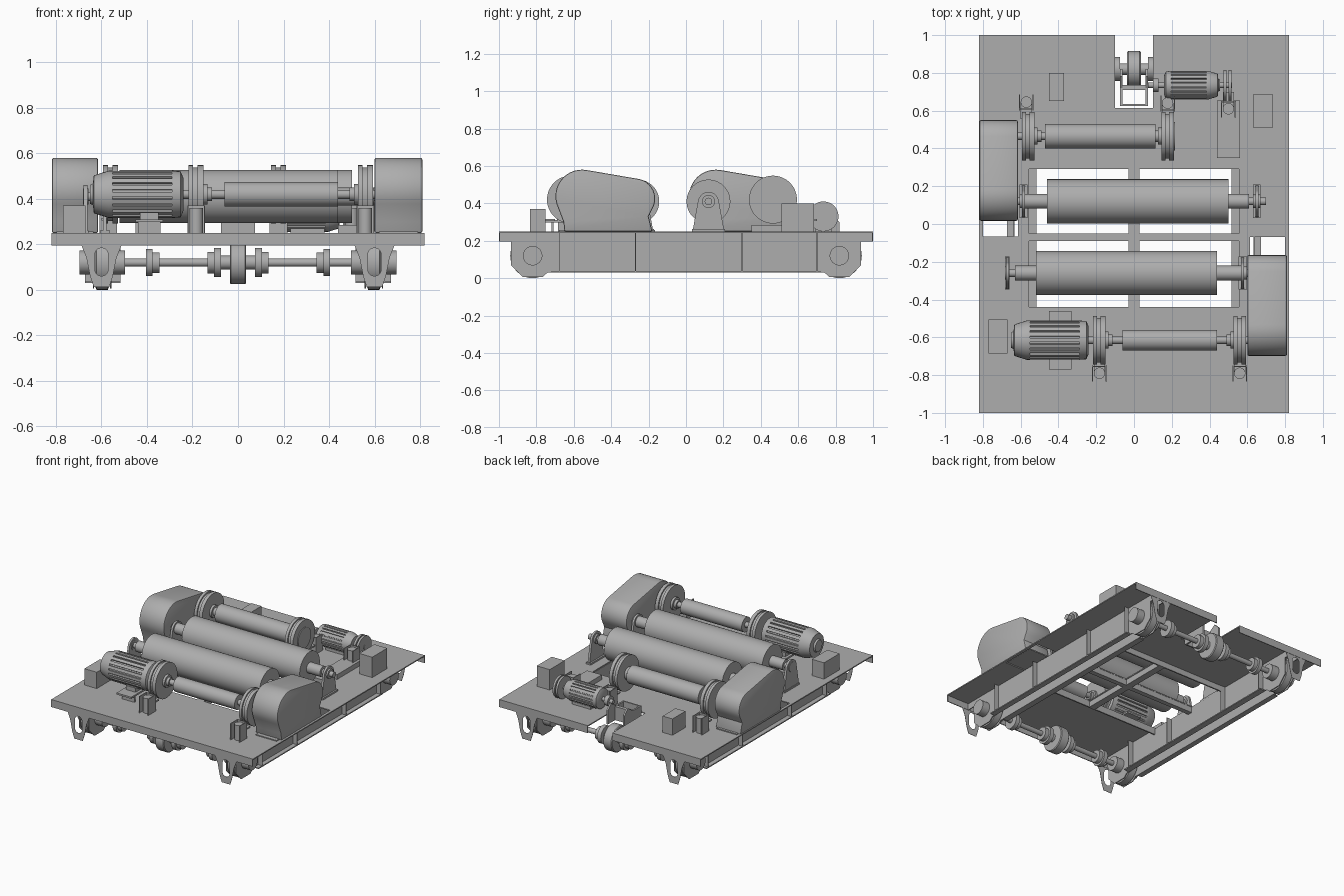
import bpy, bmesh
from math import sin, cos, pi, radians
from mathutils import Matrix

if "Cube" in bpy.data.objects:
    bpy.data.objects.remove(bpy.data.objects["Cube"])

def finish(name, bm):
    bmesh.ops.recalc_face_normals(bm, faces=bm.faces)
    me = bpy.data.meshes.new(name)
    bm.to_mesh(me)
    bm.free()
    ob = bpy.data.objects.new(name, me)
    bpy.context.collection.objects.link(ob)
    return ob

def box(name, x0, x1, y0, y1, z0, z1):
    bm = bmesh.new()
    bmesh.ops.create_cube(bm, size=1)
    for v in bm.verts:
        v.co = ((x0 + x1) / 2 + v.co.x * (x1 - x0), (y0 + y1) / 2 + v.co.y * (y1 - y0),
                (z0 + z1) / 2 + v.co.z * (z1 - z0))
    return finish(name, bm)

def turned(name, profile, y, z, segs=40):
    """Solid of revolution about an axis along x; profile is (x, radius)."""
    bm = bmesh.new()
    rings = [[bm.verts.new((x, y + r * cos(2 * pi * i / segs), z + r * sin(2 * pi * i / segs)))
              for i in range(segs)] for x, r in profile]
    for a, b in zip(rings, rings[1:]):
        for i in range(segs):
            j = (i + 1) % segs
            bm.faces.new((a[i], a[j], b[j], b[i]))
    bm.faces.new(rings[0])
    bm.faces.new(rings[-1])
    return finish(name, bm)

def rod(name, x0, x1, r, y, z, segs=40):
    return turned(name, [(x0, r), (x1, r)], y, z, segs)

def prism(name, pts, x0, x1):
    """Profile in (y, z) extruded along x."""
    bm = bmesh.new()
    f = bm.faces.new([bm.verts.new((x0, y, z)) for y, z in pts])
    ext = bmesh.ops.extrude_face_region(bm, geom=[f])
    bmesh.ops.translate(bm, vec=(x1 - x0, 0, 0),
                        verts=[g for g in ext['geom'] if isinstance(g, bmesh.types.BMVert)])
    if not any(len(g.verts) == len(pts) and abs(g.calc_center_median().x - x0) < 1e-6 for g in bm.faces):
        bm.faces.new([min(bm.verts, key=lambda v: (v.co.x - x0) ** 2 + (v.co.y - y) ** 2 + (v.co.z - z) ** 2)
                      for y, z in pts])
    return finish(name, bm)

def arc(cy, cz, r, a0, a1, n=10):
    return [(cy + r * cos(radians(a0 + (a1 - a0) * i / n)), cz + r * sin(radians(a0 + (a1 - a0) * i / n)))
            for i in range(n + 1)]

# Deck plate with openings
holes = [(-.56, -.03, -.05, .29), (.03, .56, -.05, .29), (-.56, -.03, -.44, -.09), (.03, .56, -.44, -.09),
         (-.1, .1, .615, 1), (-.8, -.615, -.065, .2), (.615, .8, -.4, -.07)]
xs = sorted({-.82, .82} | {v for h in holes for v in h[:2]})
ys = sorted({-1, 1} | {v for h in holes for v in h[2:]})
bm = bmesh.new()
for xa, xb in zip(xs, xs[1:]):
    for ya, yb in zip(ys, ys[1:]):
        cx, cy = (xa + xb) / 2, (ya + yb) / 2
        if not any(h[0] < cx < h[1] and h[2] < cy < h[3] for h in holes):
            bm.faces.new([bm.verts.new((x, y, .25)) for x, y in ((xa, ya), (xb, ya), (xb, yb), (xa, yb))])
bmesh.ops.remove_doubles(bm, verts=bm.verts, dist=1e-5)
deck = finish("deck_plate", bm)
sol = deck.modifiers.new("thickness", 'SOLIDIFY')
sol.thickness, sol.offset = .008, -1

# Deck skirts and stiffening bars
box("front_skirt", -.82, .82, -1, -.994, .195, .25)
for a, b in ((-.82, -.1), (.1, .82)):
    box("back_skirt", a, b, .994, 1, .195, .25)
box("centre_bar", -.025, .025, -.44, .29, .2, .249)
box("cross_bar", -.56, .56, -.088, -.052, .2, .249)
for y in (-.45, .29):
    box("opening_edge_bar", -.56, .56, y, y + .01, .2, .249)

# Side beams: paired channels carrying wheels, with angular ends
for s in (-1, 1):
    for web, tip in ((.632, .672), (.562, .517)):
        t = .006 if tip > web else -.006
        r = .115
        k = r * .45
        end = [(.74, .03), (.82 - k, .12 - r), (.82 + k, .12 - r), (.82 + r, .12 - k), (.82 + r, .195),
               (.994, .195), (.994, .243)]
        pts = end + [(-y, z) for y, z in end[::-1]]
        prism("side_beam_web", pts, s * web, s * (web + t))
        a, b = sorted((s * web, s * tip))
        box("side_beam_flange", a, b, -.72, .72, .03, .038)
        for y in (-.675, -.27, .3, .7):
            box("beam_stiffener", a, b, y - .002, y + .002, .035, .243)
    for y in (-.82, .82):
        c = s * .597
        turned("travel_wheel", [(c - .032, .1), (c - .025, .12), (c + .025, .12), (c + .032, .1)], y, .12, 32)
        rod("wheel_hub", c - .1, c + .1, .052, y, .12, 32)

# Pierced end plates below the skirts
for s in (-1, 1):
    for y in (-.997, .997):
        cu = bpy.data.curves.new("end_lug", 'CURVE')
        cu.dimensions, cu.fill_mode, cu.extrude = '2D', 'BOTH', .001
        outer = [(-.09, .2), (-.066, .14), (-.05, .06), (-.034, .012), (.034, .012), (.05, .06), (.066, .14), (.09, .2)]
        slot = arc(0, .155, .029, 0, 180) + arc(0, .09, .029, 180, 360)
        for pts in (outer, slot):
            sp = cu.splines.new('POLY')
            sp.points.add(len(pts) - 1)
            for p, (u, v) in zip(sp.points, pts):
                p.co = (u, v, 0, 1)
            sp.use_cyclic_u = True
        ob = bpy.data.objects.new("end_lug", cu)
        ob.location = (s * .6, y, 0)
        ob.rotation_euler = (pi / 2, 0, 0)
        bpy.context.collection.objects.link(ob)

# Axles with couplings and a centre drive
for y in (-.82, .82):
    rod("axle", -.5, .5, .018, y, .12, 24)
    for s in (-1, 1):
        turned("outer_coupling", [(s * .345, .045), (s * .375, .045), (s * .375, .06), (s * .405, .06)], y, .12)
        turned("inner_coupling", [(s * .075, .064), (s * .105, .064), (s * .105, .047), (s * .135, .047)], y, .12)
    turned("axle_drive", [(-.075, .03), (-.036, .03), (-.036, .09), (-.03, .095), (.03, .095), (.036, .09),
                          (.036, .03), (.075, .03)], y, .12)

# Bracket in the rear slot
for s in (-1, 1):
    prism("slot_bracket_side", [(.63, .2), (.82, .2), (.82, .3), (.78, .34), (.72, .3), (.63, .3)], s * .062, s * .074)
box("slot_bracket_back", -.074, .074, .625, .635, .2, .3)
box("slot_bracket_tie", -.062, .062, .71, .735, .2, .3)

# Lifting rollers with shafts
for name, y, x0, x1, sa, sb in (("rear", .12, -.46, .5, -.62, .65), ("front", -.26, -.52, .44, -.67, .62)):
    rod(name + "_roller", x0, x1, .117, y, .41, 64)
    turned(name + "_roller_shaft", [(sa - .01, .02), (sa + .04, .02), (sa + .04, .039), (sb - .04, .039),
                                    (sb - .04, .02), (sb + .05, .02)], y, .41, 32)

# Bearing pedestals
def pedestal(x, y, w):
    pts = [(y + .085, .25)] + arc(y, .405, .056, 8, 172) + [(y - .085, .25)]
    prism("bearing_pedestal", pts, x - .008, x + .008)
    box("pedestal_foot", x - w, x + w, y - .088, y + .088, .25, .262)
    rod("bearing_cap", x - w, x + w, .035, y, .41, 32)
for x, y, w in ((.65, .12, .02), (-.585, .12, .022), (-.67, -.26, .012), (.575, -.26, .022)):
    pedestal(x, y, w)

# Gear covers
def gear_cover(x0, x1, dy):
    pts = ([(-.18, .25), (-.2, .33)] + arc(-.272, .425, .107, -30, 78) + arc(-.556, .438, .142, 80, 205, 14)
           + [(-.655, .3), (-.65, .25)])
    ob = prism("gear_cover", [(y + dy, z) for y, z in pts], x0, x1)
    m = ob.modifiers.new("rounding", 'BEVEL')
    m.width, m.segments, m.angle_limit = .008, 2, radians(60)
    box("cover_foot", x0 + .02, x1 - .02, -.68 + dy, -.165 + dy, .249, .257)
gear_cover(.6, .81, 0)
gear_cover(-.818, -.615, .715)

# Transmission shafts with brake discs
def brake_disc(x, y, d):
    turned("brake_disc", [(x - .033, .095), (x - .033, .128), (x - .012, .128), (x - .012, .118), (x + .008, .118),
                          (x + .008, .128), (x + .033, .128), (x + .033, .095)], y, .42, 48)
    turned("disc_hub", [(x + d * .03, .045), (x + d * .05, .045), (x + d * .05, .03), (x + d * .07, .03)], y, .42)

for name, y, a, b, r, sa, sb in (("front", -.615, -.06, .44, .054, -.25, .62), ("rear", .465, -.47, .115, .065, -.63, .2)):
    rod(name + "_torque_tube", a, b, r, y, .42, 48)
    rod(name + "_torque_shaft", sa, sb, .02, y, .42, 24)
for x, y, d in ((-.185, -.615, 1), (.56, -.615, -1), (-.56, .465, 1), (.178, .465, -1)):
    brake_disc(x, y, d)
rod("disc_end_ring", .21, .217, .075, .465, .42)

# Finned motors
def motor(name, x0, x1, y, z, r):
    L = x1 - x0
    turned(name, [(x0, r * .4), (x0 + .03 * L, r * .45), (x0 + .04 * L, r * .8), (x0 + .2 * L, r), (x0 + .24 * L, r),
                  (x0 + .24 * L, r * .9), (x0 + .88 * L, r * .9), (x0 + .88 * L, r), (x0 + .97 * L, r * .97),
                  (x1, r * .7)], y, z, 32)
    bm = bmesh.new()
    for i in range(20):
        m = (Matrix.Translation((x0 + .56 * L, y, z)) @ Matrix.Rotation(2 * pi * i / 20, 4, 'X')
             @ Matrix.Translation((0, 0, r * .92)) @ Matrix.Diagonal((.64 * L, r * .2, r * .15, 1)))
        bmesh.ops.create_cube(bm, size=1, matrix=m)
    finish(name + "_fins", bm)

motor("lift_motor", -.65, -.24, -.615, .42, .104)
box("lift_motor_base", -.45, -.33, -.77, -.46, .298, .31)
for y in (-.72, -.52):
    box("motor_base_leg", -.44, -.34, y, y + .012, .25, .3)
box("motor_foot", -.43, -.35, -.69, -.54, .3, .34)
motor("travel_motor", .455, .16, .735, .33, .075)
box("travel_motor_foot", .23, .38, .69, .78, .25, .275)
rod("travel_motor_shaft", .075, .52, .015, .735, .33, 24)
rod("travel_coupling", .1, .13, .036, .735, .33)
for x in (.475, .5):
    rod("travel_brake_disc", x, x + .016, .08, .735, .33)

# Brake actuators: open-sided housings with a cylinder
for x, y, d in ((-.57, .645, -1), (.178, .64, -1), (.5, .61, 1), (-.183, -.79, 1), (.56, -.79, 1)):
    for s in (-1, 1):
        box("actuator_side", x + s * .036 - .003, x + s * .036 + .003, y - .045, y + .04, .25, .37)
    box("actuator_back", x - .036, x + .036, y + d * .036 - .003, y + d * .036 + .003, .25, .37)
    bm = bmesh.new()
    bmesh.ops.create_cone(bm, cap_ends=True, segments=24, radius1=.03, radius2=.03, depth=.11,
                          matrix=Matrix.Translation((x, y, .305)))
    finish("actuator_cylinder", bm)
    box("actuator_arm", x - .03, x + .03, min(y, y + d * .09), max(y, y + d * .09), .305, .315)

# Control and junction boxes
box("front_control_box", -.77, -.67, -.685, -.505, .25, .37)
box("rear_control_box", .63, .735, .51, .685, .25, .4)
box("junction_box", -.45, -.37, .65, .8, .25, .37)
box("brake_base", .44, .56, .35, .655, .25, .285)

# Mid-grey paint on everything
paint = bpy.data.materials.new("grey_paint")
paint.diffuse_color = (.42, .42, .42, 1)
paint.use_nodes = True
paint.node_tree.nodes["Principled BSDF"].inputs["Base Color"].default_value = paint.diffuse_color
for ob in bpy.data.objects:
    ob.data.materials.append(paint)
bpy.ops.object.select_all(action='SELECT')
bpy.context.view_layer.objects.active = deck
bpy.ops.object.convert(target='MESH')
bpy.ops.object.shade_smooth_by_angle(angle=radians(30))
